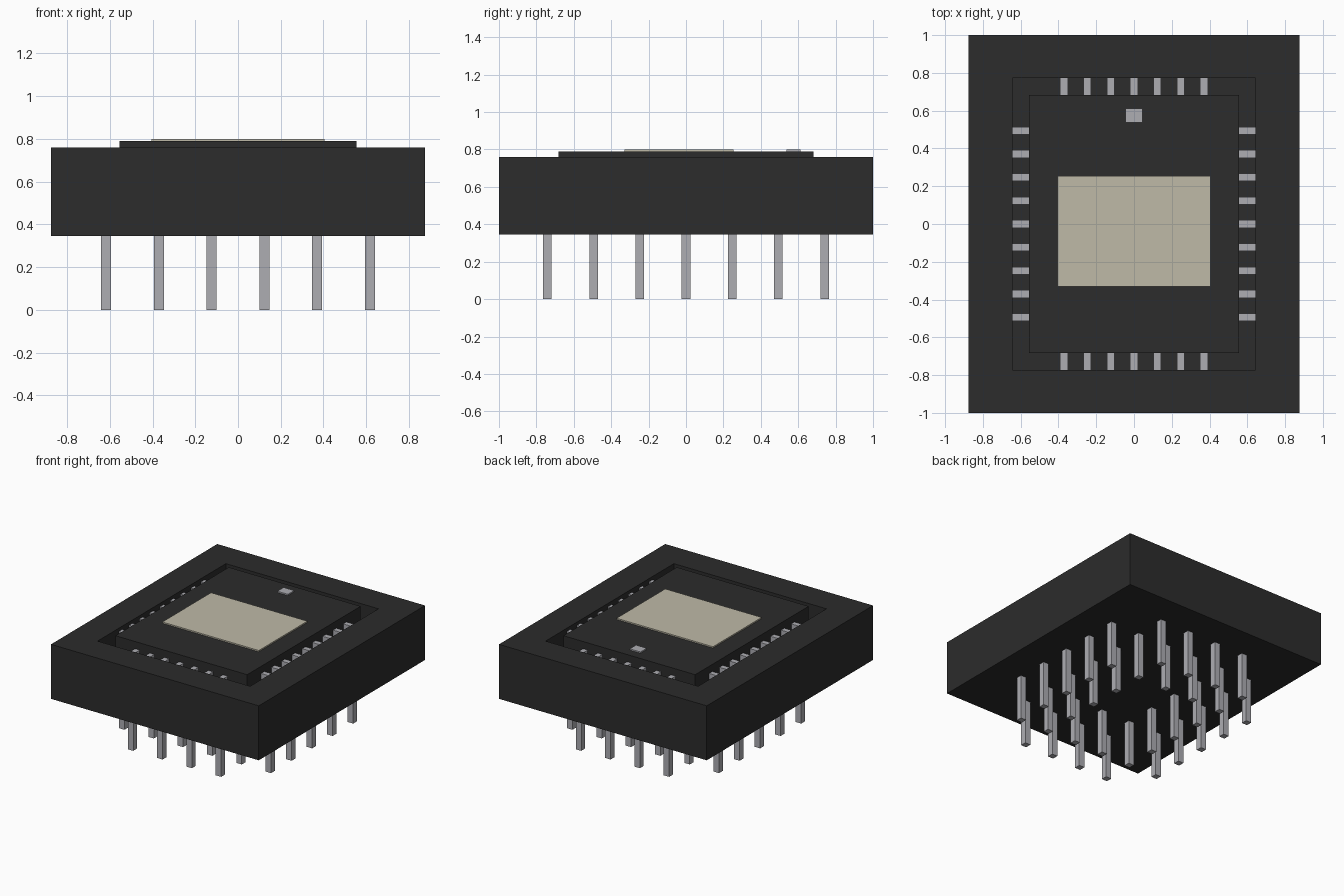
import bpy, bmesh

old = bpy.data.objects.get("Cube")
if old:
    bpy.data.objects.remove(old, do_unlink=True)


def material(name, rgb):
    m = bpy.data.materials.new(name)
    m.use_nodes = True
    m.diffuse_color = (*rgb, 1)
    bsdf = m.node_tree.nodes["Principled BSDF"]
    bsdf.inputs["Base Color"].default_value = (*rgb, 1)
    bsdf.inputs["Roughness"].default_value = 0.6
    return m


BLACK = material("black plastic", (0.025, 0.025, 0.025))
SILVER = material("silver metal", (0.42, 0.42, 0.45))
BEIGE = material("beige label", (0.52, 0.49, 0.39))


def finish(name, bm, mat):
    bmesh.ops.recalc_face_normals(bm, faces=bm.faces)
    mesh = bpy.data.meshes.new(name)
    bm.to_mesh(mesh)
    bm.free()
    mesh.materials.append(mat)
    ob = bpy.data.objects.new(name, mesh)
    bpy.context.collection.objects.link(ob)
    return ob


def add_box(bm, x0, x1, y0, y1, z0, z1):
    verts = bmesh.ops.create_cube(bm, size=1)["verts"]
    for v in verts:
        v.co = ((x0 + x1) / 2 + v.co.x * (x1 - x0),
                (y0 + y1) / 2 + v.co.y * (y1 - y0),
                (z0 + z1) / 2 + v.co.z * (z1 - z0))


def box(name, mat, *bounds):
    bm = bmesh.new()
    add_box(bm, *bounds)
    return finish(name, bm, mat)


BOTTOM, RIM, FLOOR, CHIP_TOP = 0.345, 0.76, 0.50, 0.79
PITCH = 0.247

# Socket body: stacked rectangular loops running up the outside and down the cavity
bm = bmesh.new()
loops = []
for hx, hy, z in ((0.875, 1.0, BOTTOM), (0.875, 1.0, RIM),
                  (0.643, 0.772, RIM), (0.643, 0.772, FLOOR)):
    loops.append([bm.verts.new((sx * hx, sy * hy, z))
                  for sx, sy in ((-1, -1), (1, -1), (1, 1), (-1, 1))])
for a, b in zip(loops, loops[1:]):
    for i in range(4):
        j = (i + 1) % 4
        bm.faces.new((a[i], a[j], b[j], b[i]))
bm.faces.new(loops[0])
bm.faces.new(loops[-1])
finish("socket_body", bm, BLACK)

# Chip seated in the cavity, with its label plate and orientation mark
box("chip", BLACK, -0.555, 0.555, -0.682, 0.682, FLOOR, CHIP_TOP)
box("label_plate", BEIGE, -0.406, 0.406, -0.33, 0.255, CHIP_TOP, 0.80)
box("orientation_mark", SILVER, -0.045, 0.045, 0.537, 0.612, CHIP_TOP, 0.80)

# Spring contacts in the gap around the chip
bm = bmesh.new()
W, CONTACT_TOP = 0.02, 0.735
for s in (-1, 1):
    for i in range(-4, 5):
        y = i * PITCH / 2
        xs = sorted((s * 0.555, s * 0.643))
        add_box(bm, *xs, y - W, y + W, FLOOR, CONTACT_TOP)
    for i in range(-3, 4):
        x = i * PITCH / 2
        ys = sorted((s * 0.682, s * 0.772))
        add_box(bm, x - W, x + W, *ys, FLOOR, CONTACT_TOP)
finish("contacts", bm, SILVER)

# Pins: two staggered rings on a 6 x 7 grid, without outer corners or the middle
bm = bmesh.new()
P = 0.023
for i in range(6):
    for j in range(7):
        edge_x, edge_y = i in (0, 5), j in (0, 6)
        middle = i in (2, 3) and 2 <= j <= 4
        if (edge_x and edge_y) or middle:
            continue
        x, y = (i - 2.5) * PITCH, (j - 3) * PITCH
        add_box(bm, x - P, x + P, y - P, y + P, 0, BOTTOM)
finish("pins", bm, SILVER)
